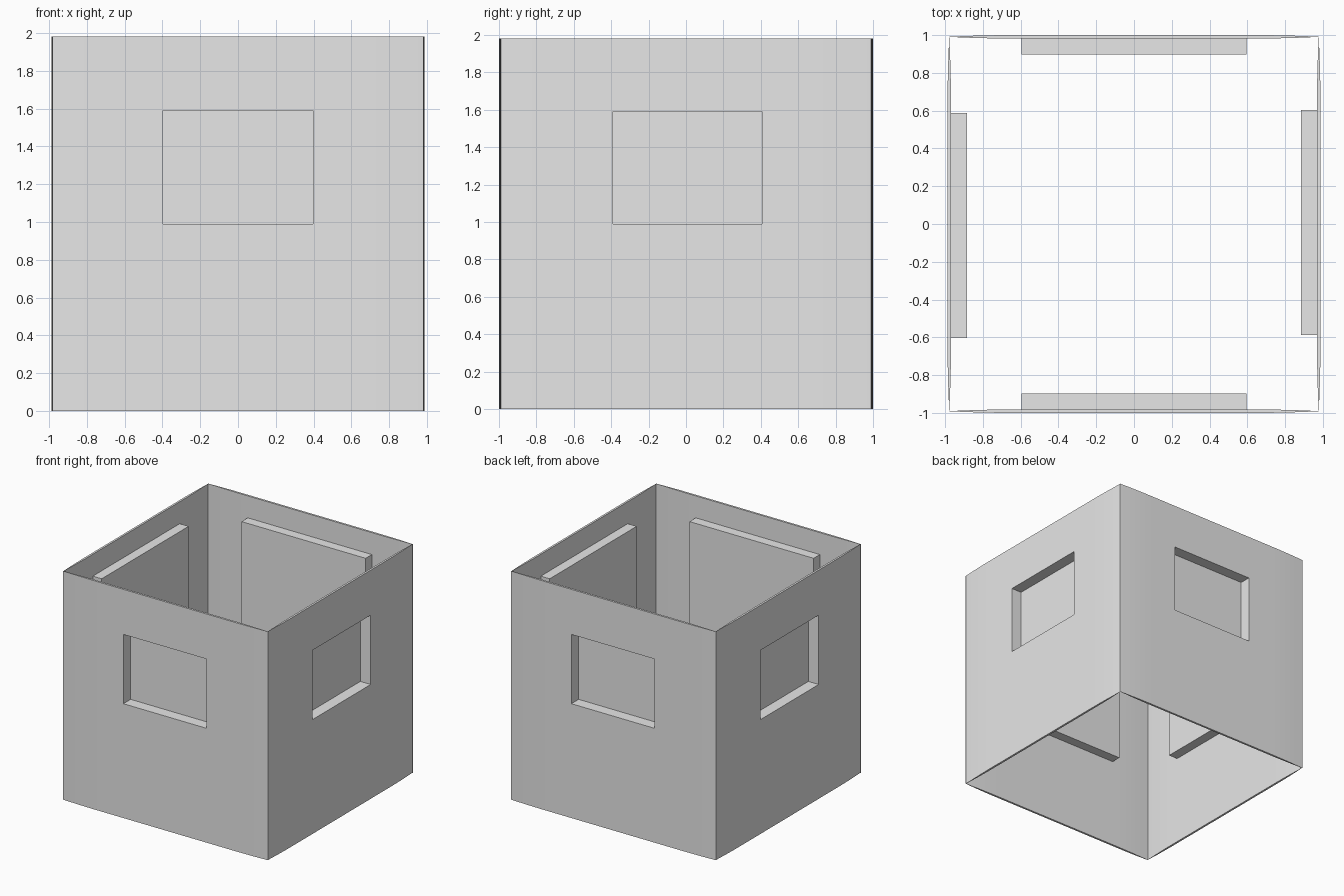
import bpy
import bmesh
from math import pi
from mathutils import Matrix

HEIGHT = 1.98
THICK = 0.018          # wall thickness away from the corners
FLAT = 0.65            # half width of the flat middle of each wall

if "Cube" in bpy.data.objects:
    bpy.data.objects.remove(bpy.data.objects["Cube"], do_unlink=True)

grey = bpy.data.materials.new("plain_grey")
grey.use_nodes = True
colour = (0.8, 0.8, 0.8, 1)
grey.diffuse_color = colour
grey.node_tree.nodes["Principled BSDF"].inputs["Base Color"].default_value = colour


def finish(bm, name):
    bmesh.ops.recalc_face_normals(bm, faces=bm.faces)
    mesh = bpy.data.meshes.new(name)
    bm.to_mesh(mesh)
    bm.free()
    mesh.materials.append(grey)
    obj = bpy.data.objects.new(name, mesh)
    bpy.context.scene.collection.objects.link(obj)
    return obj


def box(name, x0, x1, y0, y1, z0, z1):
    bm = bmesh.new()
    bmesh.ops.create_cube(bm, size=1)
    for v in bm.verts:
        v.co.x = x1 if v.co.x > 0 else x0
        v.co.y = y1 if v.co.y > 0 else y0
        v.co.z = z1 if v.co.z > 0 else z0
    return finish(bm, name)


def panel(name, half):
    """Upright panel along x, outer face on y = 0, tapering to both ends."""
    steps = 6
    right = [(FLAT + (half - FLAT) * i / steps, THICK / 2 * (i / steps) ** 2)
             for i in range(steps + 1)]
    outer = [(-x, y) for x, y in reversed(right)] + right
    inner = [(x, THICK - y) for x, y in reversed(outer[1:-1])]
    bm = bmesh.new()
    face = bm.faces.new([bm.verts.new((x, y, 0)) for x, y in outer + inner])
    top = bmesh.ops.extrude_face_region(bm, geom=[face])["geom"]
    bmesh.ops.translate(bm, vec=(0, 0, HEIGHT),
                        verts=[g for g in top if isinstance(g, bmesh.types.BMVert)])
    return finish(bm, name)


def combine(obj, other, operation):
    mod = obj.modifiers.new(operation.title(), "BOOLEAN")
    mod.operation = operation
    mod.solver = "EXACT"
    mod.object = other
    bpy.context.view_layer.objects.active = obj
    bpy.ops.object.modifier_apply(modifier=mod.name)
    bpy.data.objects.remove(other, do_unlink=True)


def wall(name, half, distance, turns, shift):
    obj = panel(name, half)
    # box behind the wall that holds the window recess
    combine(obj, box("recess_box", shift - 0.595, shift + 0.595,
                     THICK / 2, 0.103, 0.79, 1.79), "UNION")
    # window recess cut in from outside
    combine(obj, box("recess_cutter", shift - 0.398, shift + 0.398,
                     -0.1, 0.099, 0.99, 1.59), "DIFFERENCE")
    obj.data.transform(Matrix.Rotation(turns * pi / 2, 4, "Z")
                       @ Matrix.Translation((0, -distance, 0)))
    bpy.ops.object.select_all(action="DESELECT")
    obj.select_set(True)
    bpy.context.view_layer.objects.active = obj
    bpy.ops.object.shade_smooth_by_angle()


# four walls around an open centre
wall("front_wall", 0.982, 1.0, 0, 0)
wall("left_wall", 0.988, 0.987, 1, 0.008)
wall("back_wall", 0.982, 1.0, 2, 0)
wall("right_wall", 0.988, 0.987, 3, 0.008)
